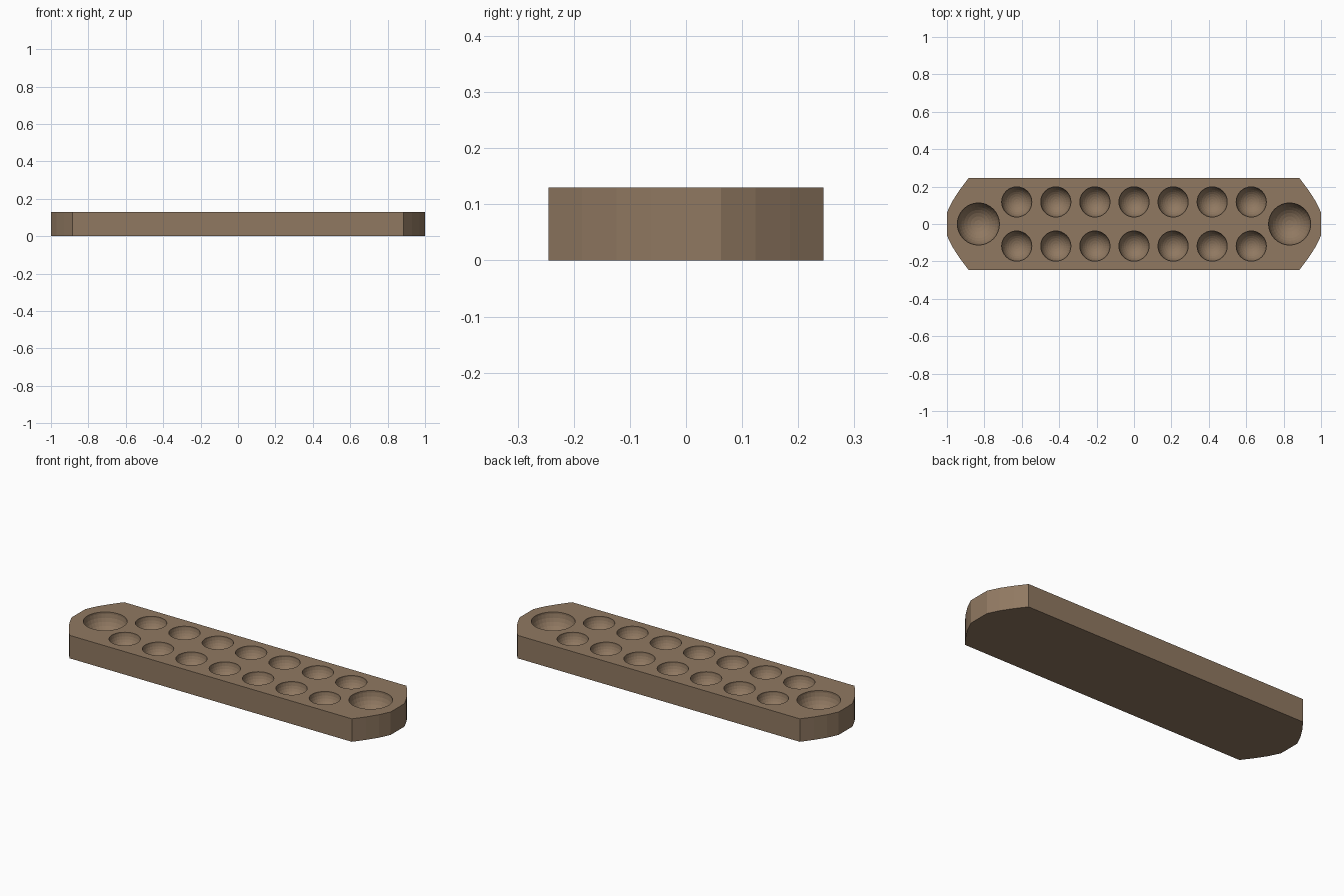
import bpy, bmesh
from mathutils import Matrix

if "Cube" in bpy.data.objects:
    bpy.data.objects.remove(bpy.data.objects["Cube"])

HEIGHT = 0.13

wood = bpy.data.materials.new("wood")
wood.diffuse_color = (0.28, 0.19, 0.12, 1)
wood.use_nodes = True
wood.node_tree.nodes["Principled BSDF"].inputs["Base Color"].default_value = wood.diffuse_color


def finish(name, bm):
    bmesh.ops.recalc_face_normals(bm, faces=bm.faces)
    mesh = bpy.data.meshes.new(name)
    bm.to_mesh(mesh)
    bm.free()
    mesh.materials.append(wood)
    obj = bpy.data.objects.new(name, mesh)
    bpy.context.collection.objects.link(obj)
    return obj


# Board: one faceted quarter outline mirrored round, then extruded
quarter = [(1.0, 0.062), (0.97, 0.124), (0.93, 0.185), (0.885, 0.245)]
right = [(x, -y) for x, y in reversed(quarter)] + quarter
outline = right + [(-x, -y) for x, y in right]
bm = bmesh.new()
base = bm.faces.new([bm.verts.new((x, y, 0)) for x, y in outline])
top = bmesh.ops.extrude_face_region(bm, geom=[base], use_keep_orig=True)
verts = [g for g in top["geom"] if isinstance(g, bmesh.types.BMVert)]
bmesh.ops.translate(bm, verts=verts, vec=(0, 0, HEIGHT))
board = finish("game_board", bm)

# Pits: two rows of seven small bowls and a large store at each end
pits = [(x * 0.209, y, 0.081) for x in range(-3, 4) for y in (-0.118, 0.118)]
pits += [(-0.832, 0, 0.113), (0.832, 0, 0.113)]
bm = bmesh.new()
for x, y, r in pits:
    bmesh.ops.create_uvsphere(bm, u_segments=32, v_segments=17, radius=r,
                              matrix=Matrix.Translation((x, y, HEIGHT)))
cutter = finish("pit_cutter", bm)
cutter.hide_render = True

# Carve the pits and drop the cutter
mod = board.modifiers.new("carve_pits", "BOOLEAN")
mod.operation = "DIFFERENCE"
mod.solver = "EXACT"
mod.object = cutter
bpy.context.view_layer.objects.active = board
board.select_set(True)
bpy.ops.object.modifier_apply(modifier=mod.name)
bpy.data.objects.remove(cutter)
